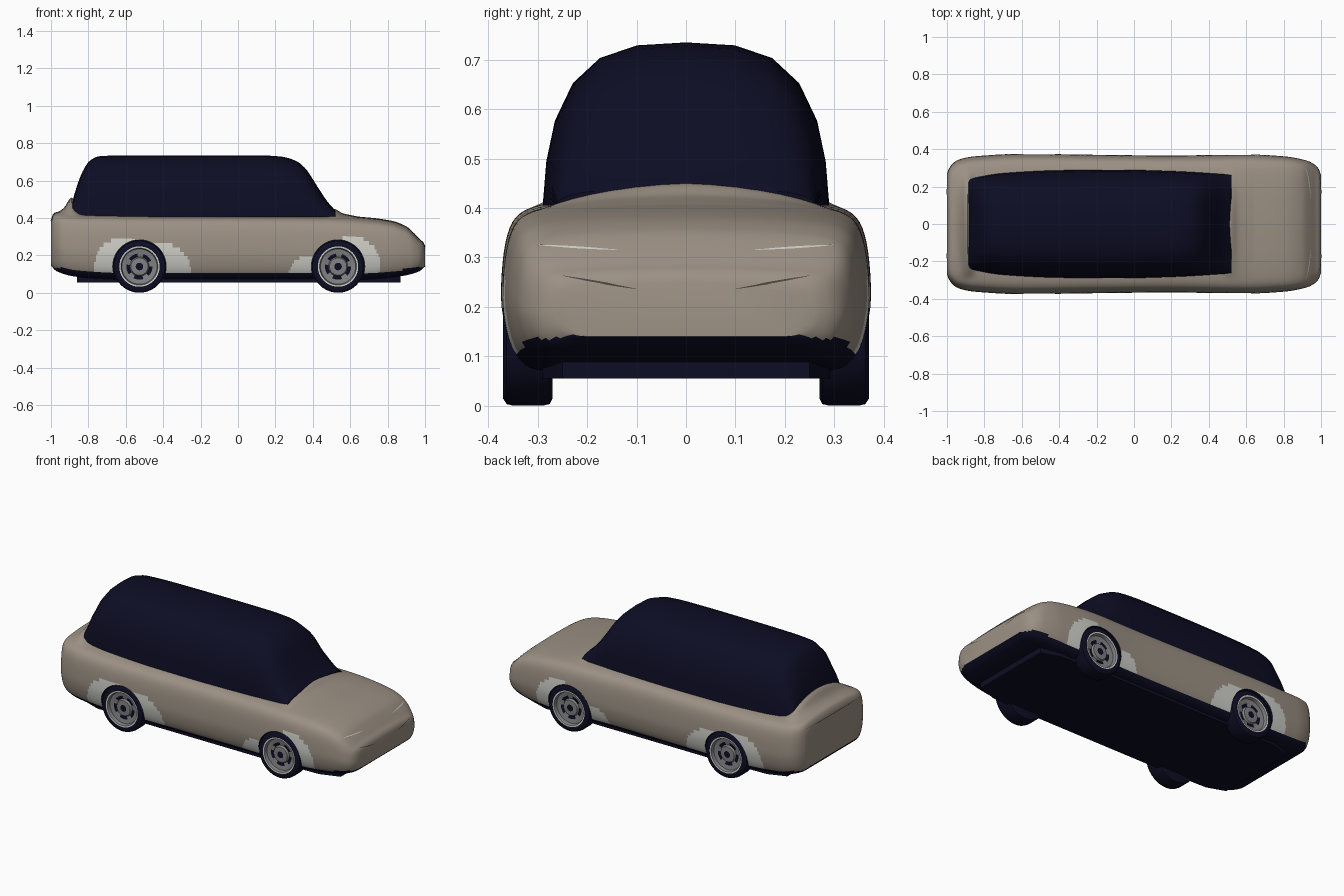
import bpy, bmesh, math
from mathutils import Vector
from mathutils.bvhtree import BVHTree

cube = bpy.data.objects.get("Cube")
if cube:
    bpy.data.objects.remove(cube, do_unlink=True)


def material(name, rgb):
    m = bpy.data.materials.new(name)
    m.use_nodes = True
    m.diffuse_color = (*rgb, 1)
    m.node_tree.nodes["Principled BSDF"].inputs["Base Color"].default_value = (*rgb, 1)
    return m


BEIGE = material("beige_paint", (0.33, 0.28, 0.23))
NAVY = material("navy_black", (0.004, 0.004, 0.018))
PALE = material("pale_grey", (0.62, 0.62, 0.58))
STEEL = material("steel_grey", (0.22, 0.22, 0.23))
SHADOW = material("seam_brown", (0.07, 0.06, 0.05))


def make(name, bm, mats, angle=40):
    mesh = bpy.data.meshes.new(name)
    bm.to_mesh(mesh)
    bm.free()
    ob = bpy.data.objects.new(name, mesh)
    bpy.context.collection.objects.link(ob)
    for m in mats:
        mesh.materials.append(m)
    bpy.ops.object.select_all(action="DESELECT")
    ob.select_set(True)
    bpy.context.view_layer.objects.active = ob
    bpy.ops.object.shade_smooth_by_angle(angle=math.radians(angle))
    return ob


def ease(keys, x):
    """Monotone curve through (x, value) keys."""
    n = len(keys)
    d = [(keys[i + 1][1] - keys[i][1]) / (keys[i + 1][0] - keys[i][0]) for i in range(n - 1)]
    s = [d[0]] + [2 * a * b / (a + b) if a * b > 0 else 0 for a, b in zip(d, d[1:])] + [d[-1]]
    for i in range(n - 1):
        (x0, y0), (x1, y1) = keys[i], keys[i + 1]
        if x <= x1 or i == n - 2:
            h = x1 - x0
            t = min(max((x - x0) / h, 0), 1)
            u = 1 - t
            return u * u * (1 + 2 * t) * y0 + t * t * (3 - 2 * t) * y1 + h * (t * u * u * s[i] - t * t * u * s[i + 1])


def loft(rings):
    """Skin a row of closed rings and cap both ends."""
    bm = bmesh.new()
    vs = [[bm.verts.new(p) for p in ring] for ring in rings]
    n = len(vs[0])
    for a, b in zip(vs, vs[1:]):
        for i in range(n):
            bm.faces.new((a[i], a[(i + 1) % n], b[(i + 1) % n], b[i]))
    bm.faces.new(vs[0])
    bm.faces.new(vs[-1])
    bmesh.ops.recalc_face_normals(bm, faces=bm.faces)
    return bm


def full_ring(half):
    """Mirror a half section that starts and ends on the centre line."""
    return half + [Vector((p[0], -p[1], p[2])) for p in half[-2:0:-1]]


# Body shell: width, sill, shoulder and centre crown along the length
WIDTH = [(-1, .27), (-.985, .305), (-.94, .343), (-.85, .362), (-.6, .375), (-.2, .37), (.2, .366),
         (.6, .372), (.8, .362), (.92, .34), (.97, .315), (.99, .29), (1, .26)]
SILL = [(-1, .145), (-.97, .115), (-.86, .085), (-.6, .07), (.65, .07), (.88, .09), (.97, .115), (1, .14)]
TOP = [(-1, .39), (-.985, .425), (-.94, .43), (-.8, .425), (.5, .415), (.7, .402), (.82, .385),
       (.9, .355), (.95, .31), (.975, .283), (.99, .272), (1, .25)]
CROWN = [(-1, 0), (-.96, .005), (-.93, .025), (-.89, .08), (-.84, .01), (-.8, 0), (.45, 0), (.51, .035), (.56, .012), (.64, 0)]
SIDE = [(0, 0), (.5, 0), (.75, 0), (.85, .02), (.93, .1), (.98, .25), (1, .42), (.99, .62),
        (.965, .78), (.92, .88), (.84, .935), (.7, .965), (.4, .99), (0, 1)]
SIDE_Y = [(i, p[0]) for i, p in enumerate(SIDE)]
SIDE_Z = [(i, p[1]) for i, p in enumerate(SIDE)]


def body_ring(x):
    w, lo, hi, crown = (ease(k, x) for k in (WIDTH, SILL, TOP, CROWN))
    half = []
    for k in range((len(SIDE) - 1) * 3 + 1):
        y, t = w * ease(SIDE_Y, k / 3), ease(SIDE_Z, k / 3)
        bump = crown * max(0, 1 - (y / .29) ** 2) if t > .5 else 0
        half.append(Vector((x, y, lo + t * (hi - lo) + bump)))
    return full_ring(half)


stations = [-1, -.996] + [i / 100 for i in range(-99, 100)] + [.996, 1]
bm = loft([body_ring(x) for x in stations])
tree = BVHTree.FromBMesh(bm)

# Paint the dark underside and the pale arch lining
LOBES = [(-.61, .14, .157), (-.415, .10, .165), (.605, .14, .16), (.39, .08, .122)]
for f in bm.faces:
    c = f.calc_center_median()
    if f.normal.z < -.5 or (c.z < .105 and -.4 < c.x < .42):
        f.material_index = 1
    elif abs(c.y) > .24 and any(math.hypot(c.x - a, c.z - b) < r for a, b, r in LOBES):
        f.material_index = 2
body = make("body_shell", bm, [BEIGE, NAVY, PALE])

# Wheel wells
AXLES = {"rear": -.527, "front": .535}
for end, ax in AXLES.items():
    for s in (1, -1):
        bpy.ops.mesh.primitive_cylinder_add(vertices=48, radius=.143, depth=.2,
                                            location=(ax, s * .335, .14), rotation=(math.pi / 2, 0, 0))
        cutter = bpy.context.object
        cutter.hide_render = True
        cutter.data.materials.append(NAVY)
        bpy.context.view_layer.objects.active = body
        mod = body.modifiers.new("well", "BOOLEAN")
        mod.object, mod.solver, mod.material_mode = cutter, "EXACT", "TRANSFER"
        bpy.ops.object.modifier_apply(modifier=mod.name)
        bpy.data.objects.remove(cutter, do_unlink=True)

# Glasshouse
ROOF = [(-.89, .47), (-.865, .56), (-.83, .65), (-.79, .708), (-.74, .73), (-.6, .735), (.1, .735), (.23, .728),
        (.31, .705), (.36, .665), (.42, .575), (.48, .485), (.52, .44)]
ROOF_W = [(-.89, .242), (-.7, .272), (-.4, .287), (-.1, .29), (.2, .283), (.52, .264)]
ARCH = [(0, 0), (1, 0), (.975, .27), (.915, .52), (.79, .75), (.6, .905), (.34, .982), (0, 1)]


def cabin_ring(x):
    w, h = ease(ROOF_W, x), ease(ROOF, x) - .405
    return full_ring([Vector((x, w * a, .405 + h * b)) for a, b in ARCH])


make("glasshouse", loft([cabin_ring(-.89 + 1.41 * i / 94) for i in range(95)]), [NAVY], 45)

# Floor pan
bm = loft([[(x, y, z) for y, z in ((-w, .055), (w, .055), (w, .09), (-w, .09))]
           for x, w in ((-.86, .25), (-.75, .29), (-.4, .3), (.4, .3), (.75, .29), (.87, .25))])
make("floor_pan", bm, [NAVY])


# Wheels: revolved profile of (radius, outward distance, material)
def wheel(name, ax, side):
    tyre, rim, pale = 0, 1, 2
    profile = [(0, -.05, tyre), (.125, -.05, tyre), (.137, -.044, tyre), (.14, -.03, tyre), (.14, .03, tyre),
               (.137, .043, tyre), (.126, .05, tyre), (.108, .05, pale), (.099, .049, rim), (.094, .03, rim),
               (.07, .026, tyre), (.052, .022, rim), (.046, .034, rim), (.02, .036, tyre), (0, .036, tyre)]
    bm = bmesh.new()
    n = 40
    rings = [[bm.verts.new((ax + r * math.cos(k * math.tau / n), side * (.32 + d), .14 + r * math.sin(k * math.tau / n)))
              for k in range(n)] for r, d, m in profile]
    for a, b, p in zip(rings, rings[1:], profile):
        for k in range(n):
            j = (k + 1) % n
            f = bm.faces.new((a[k], a[j], b[j], b[k]))
            f.material_index = p[2]
            # Five spokes bridge the dark ring
            if p[0] == .07 and k % 8 < 3:
                f.material_index = rim
    bmesh.ops.remove_doubles(bm, verts=bm.verts, dist=.0001)
    bmesh.ops.recalc_face_normals(bm, faces=bm.faces)
    make(name, bm, [NAVY, STEEL, PALE], 35)


for end, ax in AXLES.items():
    for label, side in (("left", 1), ("right", -1)):
        wheel(f"{end}_{label}_wheel", ax, side)


# Thin strips laid on the nose and tail
def strip(name, y0, y1, z0, z1, thick, facing, mat):
    bm = bmesh.new()
    rows = []
    for i in range(17):
        t = i / 16
        y, z = y0 + (y1 - y0) * t, z0 + (z1 - z0) * t
        h = thick * math.sin(math.pi * (.05 + .9 * t))
        pair = []
        for dz in (-h, h):
            hit, normal, _, _ = tree.ray_cast(Vector((2 * facing, y, z + dz)), Vector((-facing, 0, 0)))
            if hit:
                pair.append(bm.verts.new(hit + normal * .002))
        rows.append(pair)
    for a, b in zip(rows, rows[1:]):
        if len(a) == len(b) == 2:
            bm.faces.new((a[0], b[0], b[1], a[1]))
    make(name, bm, [mat])


for label, s in (("left", 1), ("right", -1)):
    strip(f"{label}_headlight", s * .14, s * .3, .314, .324, .002, 1, PALE)
    strip(f"{label}_grille_seam", s * .1, s * .25, .236, .262, .002, 1, SHADOW)
strip("tail_seam", -.26, .26, .385, .385, .0025, -1, SHADOW)
